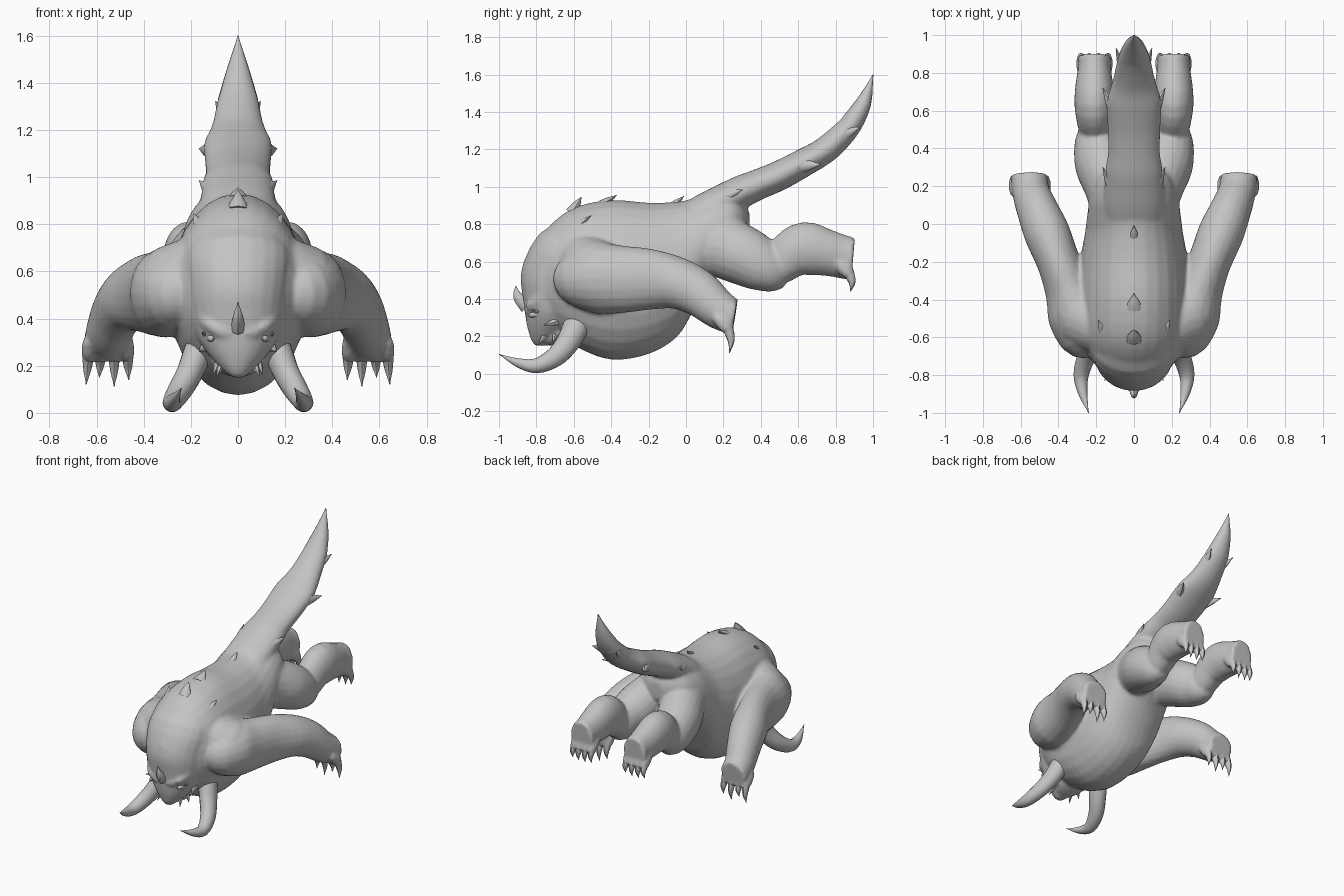
import bpy, bmesh, math
from mathutils import Vector

hide = bpy.data.materials.new("grey hide")
hide.diffuse_color = (0.55, 0.55, 0.55, 1)


def spline(a, b, c, d, t):
    """Catmull-Rom blend of four numbers."""
    return 0.5 * (2 * b + (c - a) * t + (2 * a - 5 * b + 4 * c - d) * t * t
                  + (3 * b - a - 3 * c + d) * t ** 3)


def add_loft(bm, rows, sides=20, steps=3, upright=False):
    """Skin elliptical rings; each row is x, y, z, half width, half height."""
    pts = []
    for i in range(len(rows) - 1):
        a, b = rows[max(i - 1, 0)], rows[i]
        c, d = rows[i + 1], rows[min(i + 2, len(rows) - 1)]
        for s in range(steps):
            pts.append([spline(*v, s / steps) for v in zip(a, b, c, d)])
    pts.append(list(rows[-1]))
    rings = []
    for i, p in enumerate(pts):
        t = Vector(pts[min(i + 1, len(pts) - 1)][:3]) - Vector(pts[max(i - 1, 0)][:3])
        t = Vector((0, 1, 0)) if upright else t.normalized()
        ref = Vector((0, 1, 0)) if abs(t.x) > 0.9 else Vector((1, 0, 0))
        side = (ref - t * t.dot(ref)).normalized()
        up = side.cross(t)
        rx, rn = max(p[3], 0.002), max(p[4], 0.002)
        ring = []
        for k in range(sides):
            a = 2 * math.pi * k / sides
            ring.append(bm.verts.new(Vector(p[:3]) + side * rx * math.cos(a) + up * rn * math.sin(a)))
        rings.append(ring)
    for r, q in zip(rings, rings[1:]):
        for k in range(sides):
            j = (k + 1) % sides
            bm.faces.new((r[k], r[j], q[j], q[k]))
    bm.faces.new(rings[0])
    bm.faces.new(rings[-1])


def finish(name, bm):
    bmesh.ops.recalc_face_normals(bm, faces=bm.faces)
    me = bpy.data.meshes.new(name)
    bm.to_mesh(me)
    bm.free()
    me.materials.append(hide)
    ob = bpy.data.objects.new(name, me)
    bpy.context.collection.objects.link(ob)
    bpy.ops.object.select_all(action='DESELECT')
    ob.select_set(True)
    bpy.context.view_layer.objects.active = ob
    bpy.ops.object.shade_smooth_by_angle(angle=math.radians(45))
    return ob


def part(name, lofts, mirror=False, **kw):
    """One object from one or more lofts, optionally mirrored across x."""
    bm = bmesh.new()
    for rows in lofts:
        add_loft(bm, rows, **kw)
    ob = finish(name, bm)
    if mirror:
        ob.modifiers.new("mirror", 'MIRROR').use_mirror_merge = False


def flip(rows):
    return [(-r[0], *r[1:]) for r in rows]


def spike(base, tip, w, h=None, bend=(0, 0, 0)):
    """Rows for a tapering, slightly bent spike."""
    b, t = Vector(base), Vector(tip)
    h = h or w
    mid = b.lerp(t, 0.5) + Vector(bend)
    return [(*b, w, h), (*mid, w * 0.65, h * 0.65), (*t, 0, 0)]


# torso with hanging belly: y, top, bottom, half width
torso = [(-.87, .60, .42, .05), (-.80, .70, .30, .15), (-.70, .82, .22, .24),
         (-.58, .895, .14, .285), (-.40, .93, .075, .295), (-.20, .915, .105, .285),
         (-.05, .92, .195, .26), (.03, .935, .32, .25), (.13, .96, .49, .235),
         (.24, .96, .60, .20), (.30, .92, .67, .14), (.34, .86, .74, .05)]
torso = [(0, y, (a + b) / 2, w, (a - b) / 2) for y, a, b, w in torso]
# bowed head, lower jaw
head = [(0, -.56, .74, .17, .10), (0, -.64, .66, .225, .17), (0, -.68, .53, .215, .20),
        (0, -.70, .42, .20, .185), (0, -.73, .32, .17, .145),
        (0, -.76, .24, .115, .10), (0, -.78, .18, .06, .055), (0, -.785, .15, .025, .025)]
jaw = [(0, -.58, .27, .10, .07), (0, -.65, .22, .11, .055),
       (0, -.72, .19, .08, .04), (0, -.78, .175, .03, .02)]
brow = [(.03, -.85, .34, .015, .02), (.10, -.835, .355, .022, .028),
        (.155, -.775, .40, .02, .03), (.18, -.70, .44, .01, .01)]
# shoulder mass between neck and arm, and swept-back front leg
shoulder = [(.10, -.60, .66, .10, .10), (.18, -.55, .61, .14, .15),
            (.26, -.50, .55, .165, .18), (.33, -.46, .52, .14, .16), (.37, -.43, .51, .07, .08)]
front_leg = [(.20, -.64, .50, .08, .09), (.26, -.59, .505, .14, .15),
             (.295, -.47, .51, .165, .19), (.345, -.34, .505, .13, .18),
             (.40, -.20, .505, .115, .165), (.46, -.05, .485, .122, .14),
             (.51, .07, .43, .11, .125), (.543, .16, .355, .10, .108),
             (.553, .22, .32, .097, .10), (.555, .262, .31, .097, .09)]
# hind limb
thigh = [(.09, .0, .68, .06, .08), (.10, .08, .69, .12, .15), (.125, .20, .675, .14, .165),
         (.165, .32, .625, .15, .158), (.195, .41, .575, .125, .14),
         (.20, .49, .525, .093, .10), (.20, .54, .50, .04, .045)]
shin = [(.20, .44, .51, .06, .05), (.20, .50, .56, .09, .09), (.205, .56, .63, .10, .13),
        (.21, .64, .668, .106, .145), (.21, .74, .65, .10, .127),
        (.21, .82, .63, .088, .117), (.21, .87, .618, .086, .115), (.21, .893, .615, .091, .108)]
# tail, sweeping up to a point
tail = [(0, -.02, .81, .15, .08), (0, .10, .875, .16, .09), (0, .22, .935, .155, .09),
        (0, .30, .975, .15, .088), (0, .38, 1.01, .138, .082), (0, .50, 1.06, .14, .08),
        (0, .64, 1.135, .145, .075), (0, .72, 1.18, .125, .072), (0, .79, 1.235, .105, .07),
        (0, .88, 1.33, .085, .06), (0, .95, 1.45, .05, .042), (0, 1.0, 1.6, 0, 0)]


def knuckles(xs, y, z):
    return [[(x, y - .07, z + .07, .022, .025), (x, y - .025, z + .03, .029, .04),
             (x, y, z - .005, .026, .032), (x, y + .003, z - .028, .018, .02)] for x in xs]


def claws(name, xs, y, z, drops):
    part(name, [spike((x, y, z), (x + (x - xs[1]) * .08, y + .008, z - d), .025, .028, (0, .012, 0))
                for x, d in zip(xs, drops)], mirror=True, sides=8)


front = ((.468, .525, .583, .635), .225, .24)
hind = ((.14, .187, .235, .278), .872, .535)

# body: all fleshy masses fused into one continuous skin
bm = bmesh.new()
add_loft(bm, torso, sides=28, upright=True)
for rows in (head, jaw, tail):
    add_loft(bm, rows, sides=24)
for rows in [brow, shoulder, front_leg, thigh, shin] + knuckles(*front) + knuckles(*hind):
    add_loft(bm, rows)
    add_loft(bm, flip(rows))
body = finish("body", bm)
fuse = body.modifiers.new("fuse", 'REMESH')
fuse.mode = 'VOXEL'
fuse.voxel_size = 0.012
fuse.use_smooth_shade = True
soft = body.modifiers.new("soften", 'SMOOTH')
soft.factor = 0.5
soft.iterations = 5

part("tail_tip", [tail[-3:]], sides=16)
claws("front_claws", *front, (.10, .128, .09, .12))
claws("hind_claws", *hind, (.085, .095, .095, .085))

# large curved tusks
part("tusk", [[(.14, -.55, .34, .05, .06), (.165, -.58, .27, .062, .072),
               (.205, -.63, .17, .056, .064), (.25, -.70, .09, .05, .054),
               (.28, -.80, .043, .04, .041), (.27, -.90, .06, .024, .024),
               (.24, -1.0, .105, 0, 0)]], mirror=True, sides=14, steps=4)

# face details
part("nose_horn", [spike((0, -.85, .36), (0, -.91, .47), .03, .04, (0, -.02, 0))], sides=8)
part("eye", [[(.105, -.84, .315, .004, .004), (.112, -.825, .315, .014, .014),
              (.125, -.78, .32, .014, .014)]], mirror=True, sides=10)
part("cheek_spikes", [spike((.12, -.74, .33), (.155, -.83, .34), .022),
                      spike((.14, -.69, .28), (.165, -.76, .26), .022)], mirror=True, sides=6)
part("fangs", [spike((.07, -.75, .21), (.09, -.79, .155), .017),
               spike((.09, -.70, .21), (.105, -.71, .16), .015)], mirror=True, sides=6)

# flat spikes lying along the tail edges
part("tail_spikes", [spike((.105, .17, .93), (.165, .30, .985), .035, .04),
                     spike((.10, .59, 1.11), (.165, .72, 1.12), .035, .045),
                     spike((.06, .83, 1.27), (.095, .93, 1.32), .025, .035)], mirror=True, sides=8)

# spikes along the neck and back
part("back_spikes", [spike((0, -.61, .86), (0, -.56, .945), .045, .035),
                     spike((0, -.45, .905), (0, -.37, .955), .045, .025),
                     spike((0, -.07, .90), (0, -.01, .95), .025, .02)], sides=8)
part("shoulder_spikes", [spike((.15, -.59, .78), (.19, -.51, .845), .035, .025)],
     mirror=True, sides=8)
